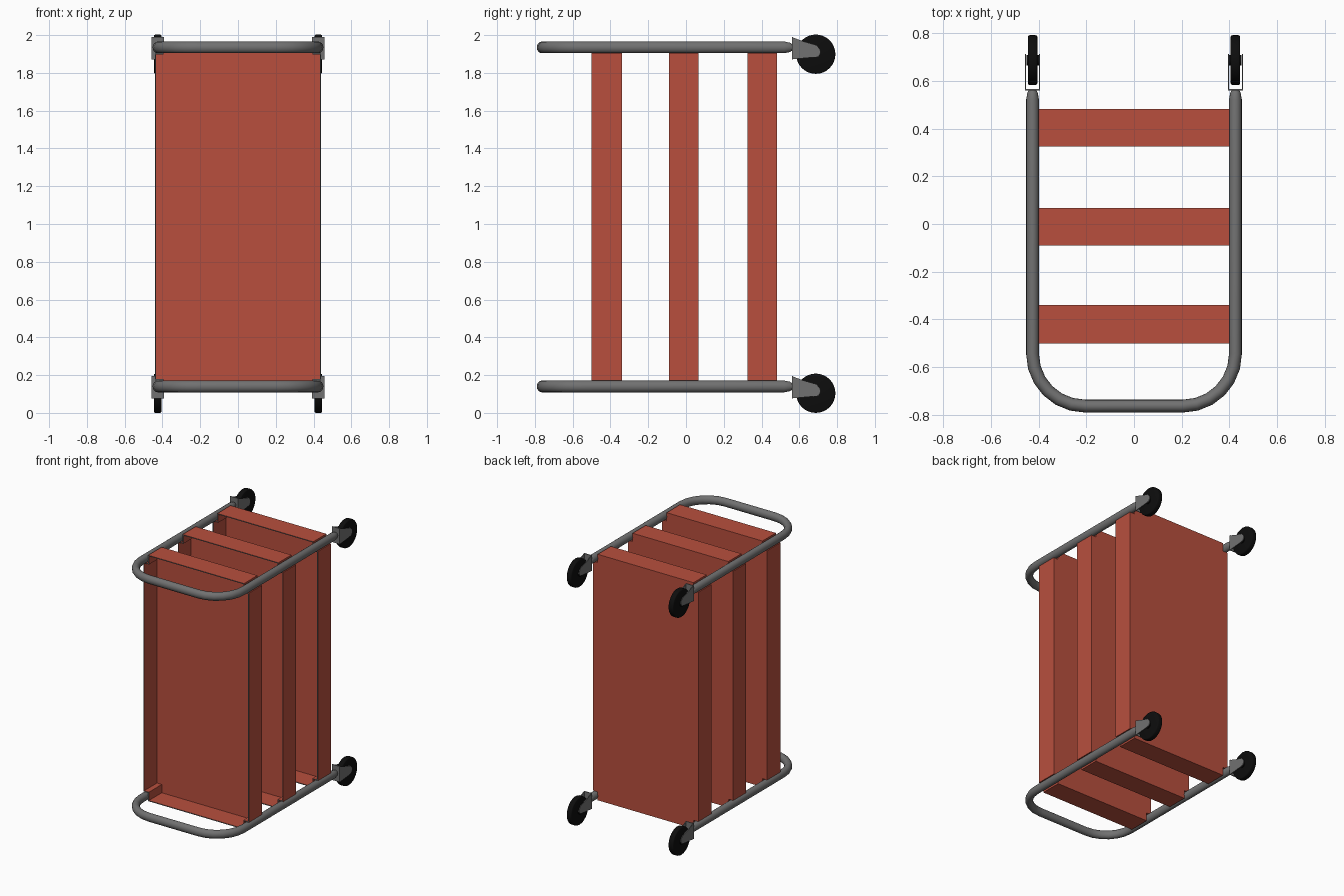
import bpy, bmesh, math
from mathutils import Matrix

if "Cube" in bpy.data.objects:
    bpy.data.objects.remove(bpy.data.objects["Cube"])


def material(name, rgb):
    m = bpy.data.materials.new(name)
    m.diffuse_color = (*rgb, 1)
    m.use_nodes = True
    m.node_tree.nodes["Principled BSDF"].inputs["Base Color"].default_value = m.diffuse_color
    return m


RED = material("tray red", (0.48, 0.078, 0.048))
GRAY = material("frame gray", (0.165, 0.165, 0.165))
BLACK = material("wheel black", (0.004, 0.004, 0.004))
LOW, HIGH = 0.14, 1.935          # heights of the two tube frames
MID = (LOW + HIGH) / 2
SIDE = 0.425                     # tube centre line


def finish(name, bm, mats, angle=None):
    bmesh.ops.recalc_face_normals(bm, faces=bm.faces)
    me = bpy.data.meshes.new(name)
    bm.to_mesh(me)
    bm.free()
    ob = bpy.data.objects.new(name, me)
    bpy.context.collection.objects.link(ob)
    for m in mats:
        me.materials.append(m)
    if angle:
        bpy.context.view_layer.objects.active = ob
        ob.select_set(True)
        bpy.ops.object.shade_smooth_by_angle(angle=math.radians(angle))
        ob.select_set(False)
    return ob


# Tray: pan open to the front, corners notched around the tubes
def tray(name, y0, y1, t=0.006):
    def outline(inset):
        a, b = 0.44 - inset, 0.40 - inset
        h, k = 0.928 - inset, 0.865 - inset
        q = [(a, k), (b, k), (b, h)]
        pts = q + [(-x, z) for x, z in q[::-1]]
        return pts + [(-x, -z) for x, z in pts]

    bm = bmesh.new()

    def ring(inset, y):
        return [bm.verts.new((x, y, MID + z)) for x, z in outline(inset)]

    rings = [ring(0, y1), ring(0, y0), ring(t, y0), ring(t, y1 - t)]
    n = len(rings[0])
    for level, (r, s) in enumerate(zip(rings, rings[1:])):
        for i in range(n):
            f = bm.faces.new((r[i], r[(i + 1) % n], s[(i + 1) % n], s[i]))
            f.material_index = 1 if level == 1 else 0    # gray rim
    bm.faces.new(rings[0])
    bm.faces.new(rings[3])
    finish(name, bm, [RED, GRAY])


tray("front_tray", -0.50, -0.34)
tray("middle_tray", -0.09, 0.066)
tray("back_tray", 0.325, 0.482)


# Tube frame: U-shaped sweep with tapered ends
def frame(name, z):
    half = [(SIDE, 0.565, 0.5), (SIDE, 0.55, 0.8), (SIDE, 0.52, 1)]
    for i in range(7):
        a = math.radians(15 * i)
        half.append((0.205 + 0.22 * math.cos(a), -0.545 - 0.218 * math.sin(a), 1))
    pts = half + [(-x, y, r) for x, y, r in half[::-1]]
    bm = bmesh.new()
    rings = []
    for i, (x, y, s) in enumerate(pts):
        p, q = pts[max(i - 1, 0)], pts[min(i + 1, len(pts) - 1)]
        dx, dy = q[0] - p[0], q[1] - p[1]
        d = math.hypot(dx, dy)
        nx, ny = -dy / d, dx / d
        ring = []
        for k in range(16):
            a = math.tau * k / 16
            u, w = 0.027 * s * math.cos(a), 0.031 * s * math.sin(a)
            ring.append(bm.verts.new((x + nx * u, y + ny * u, z + w)))
        rings.append(ring)
    for r, s in zip(rings, rings[1:]):
        for k in range(16):
            j = (k + 1) % 16
            bm.faces.new((r[k], r[j], s[j], s[k]))
    bm.faces.new(rings[0])
    bm.faces.new(rings[-1])
    finish(name, bm, [GRAY], 40)


def disc(bm, radius, width, x, y, z, sides):
    bmesh.ops.create_cone(
        bm, cap_ends=True, segments=sides, radius1=radius, radius2=radius, depth=width,
        matrix=Matrix.Translation((x, y, z)) @ Matrix.Rotation(math.pi / 2, 4, 'Y'))


# Caster: fork of two cheek plates and a back plate, wheel and hub
FORK = [(0.56, 0.055), (0.62, 0.032), (0.69, 0.012), (0.71, -0.01),
        (0.712, -0.03), (0.70, -0.048), (0.67, -0.053), (0.56, -0.063)]


def caster(name, x, z):
    bm = bmesh.new()
    for s in (-1, 1):
        a, b = [[bm.verts.new((x + s * o, y, z + h)) for y, h in FORK] for o in (0.027, 0.032)]
        bm.faces.new(a)
        bm.faces.new(b)
        for i in range(len(a)):
            j = (i + 1) % len(a)
            bm.faces.new((a[i], a[j], b[j], b[i]))
    bmesh.ops.create_cube(bm, size=1, matrix=Matrix.Translation((x, 0.563, z - 0.004))
                          @ Matrix.Diagonal((0.064, 0.006, 0.118, 1)))
    finish(name + "_fork", bm, [GRAY])

    bm = bmesh.new()
    disc(bm, 0.104, 0.04, x, 0.687, z - 0.036, 32)
    rim = [e for e in bm.edges if len({f.calc_area() > 0.01 for f in e.link_faces}) == 2]
    bmesh.ops.bevel(bm, geom=rim, offset=0.007, segments=2, profile=0.5, affect='EDGES')
    disc(bm, 0.022, 0.053, x, 0.687, z - 0.036, 16)
    finish(name + "_wheel", bm, [BLACK], 50)


for level, z in (("lower", LOW), ("upper", HIGH)):
    frame(level + "_tube_frame", z)
    for side, x in (("left", -SIDE), ("right", SIDE)):
        caster(f"{level}_{side}_caster", x, z)
